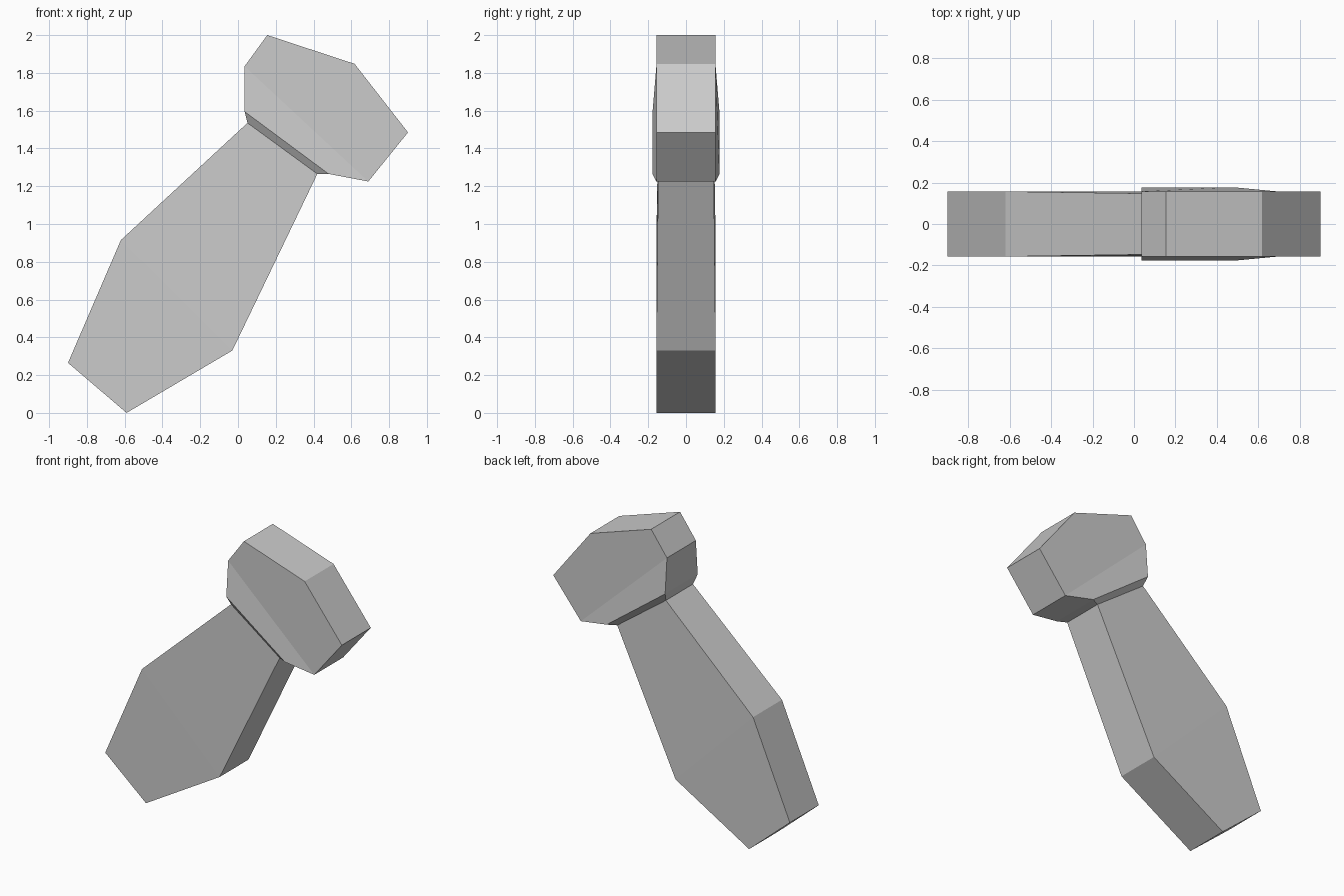
import bpy, bmesh, math

if "Cube" in bpy.data.objects:
    bpy.data.objects.remove(bpy.data.objects["Cube"])


def loft(name, rows, cap_start=False):
    """Skin rectangular sections given as (left xz, right xz, half depth)."""
    bm = bmesh.new()
    rings = []
    for (lx, lz), (rx, rz), d in rows:
        pts = [(lx, -d, lz), (rx, -d, rz), (rx, d, rz), (lx, d, lz)]
        rings.append([bm.verts.new(p) for p in pts])
    for a, b in zip(rings, rings[1:]):
        for i in range(4):
            j = (i + 1) % 4
            bm.faces.new((a[i], a[j], b[j], b[i]))
    if cap_start:
        bm.faces.new(rings[0][::-1])
    # Collapse pointed ends, then merge coplanar faces
    bmesh.ops.remove_doubles(bm, verts=bm.verts[:], dist=0.0005)
    bmesh.ops.dissolve_limit(bm, angle_limit=math.radians(0.3),
                             verts=bm.verts[:], edges=bm.edges[:])
    bmesh.ops.recalc_face_normals(bm, faces=bm.faces[:])
    mesh = bpy.data.meshes.new(name)
    bm.to_mesh(mesh)
    bm.free()
    obj = bpy.data.objects.new(name, mesh)
    bpy.context.collection.objects.link(obj)
    return obj


# Shared section where the shaft meets the head
neck = ((0.05, 1.535), (0.42, 1.265), 0.147)

# Flared shaft with a blunt lower end
loft("shaft", [
    ((-0.90, 0.265), (-0.59, 0.0), 0.157),
    ((-0.62, 0.915), (-0.03, 0.33), 0.157),
    neck,
], cap_start=True)

# Faceted head: bevelled collar, widest ridge, flat upper block with a peak
loft("head", [
    neck,
    ((0.035, 1.595), (0.48, 1.265), 0.177),
    ((0.035, 1.835), (0.69, 1.225), 0.157),
    ((0.155, 2.0), (0.90, 1.485), 0.157),
    ((0.617, 1.848), (0.617, 1.848), 0.157),
])
